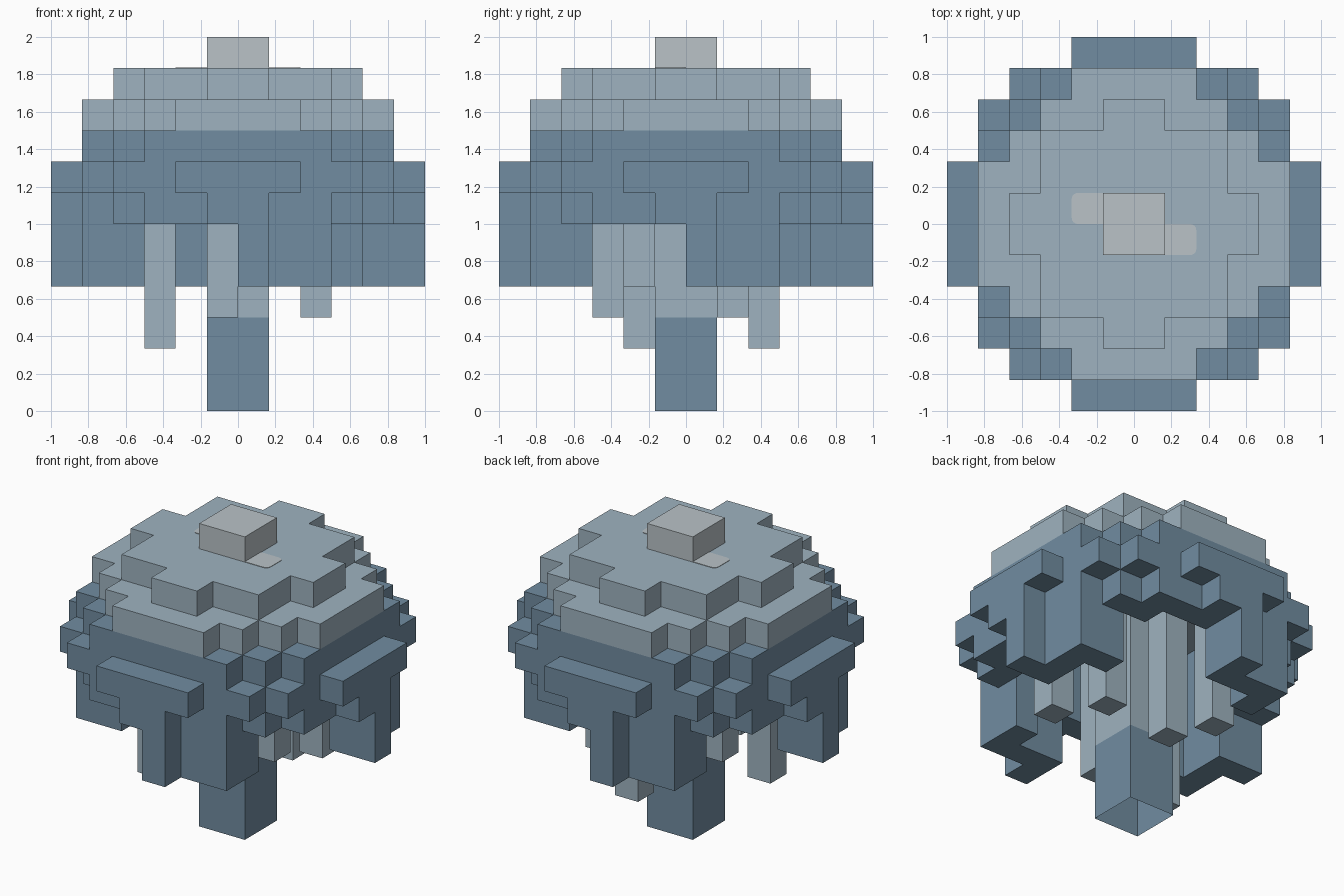
import bpy
import bmesh
from mathutils import Vector

cube = bpy.data.objects.get("Cube")
if cube:
    bpy.data.objects.remove(cube, do_unlink=True)

U = 1 / 6  # edge of one block


def material(name, rgb):
    mat = bpy.data.materials.new(name)
    mat.use_nodes = True
    mat.diffuse_color = (*rgb, 1)
    mat.node_tree.nodes["Principled BSDF"].inputs["Base Color"].default_value = (*rgb, 1)
    return mat


DARK = material("slate blue", (0.165, 0.265, 0.355))
LIGHT = material("pale blue", (0.345, 0.45, 0.525))
WHITE = material("frost grey", (0.49, 0.545, 0.575))


def finish(name, bm, mats):
    mesh = bpy.data.meshes.new(name)
    bm.to_mesh(mesh)
    bm.free()
    for mat in mats:
        mesh.materials.append(mat)
    obj = bpy.data.objects.new(name, mesh)
    bpy.context.collection.objects.link(obj)
    return obj


def blocks(name, cells, mats, paint=lambda z: 0, open_bottom=False):
    """Skin a set of unit blocks with only its outward faces."""
    bm = bmesh.new()
    cells = set(cells)
    for cell in cells:
        for axis in range(3):
            for side in (0, 1):
                step = list(cell)
                step[axis] += 2 * side - 1
                if tuple(step) in cells or (open_bottom and step[2] < 0):
                    continue
                ring = []
                for a, b in ((0, 0), (1, 0), (1, 1), (0, 1)):
                    p = Vector(cell)
                    p[axis] += side
                    p[(axis + 1) % 3] += a
                    p[(axis + 2) % 3] += b
                    ring.append(bm.verts.new(p * U))
                face = bm.faces.new(ring if side else ring[::-1])
                face.material_index = paint(cell[2])
    bmesh.ops.remove_doubles(bm, verts=bm.verts, dist=U / 100)
    return finish(name, bm, mats)


def box(x0, x1, y0, y1, z0, z1):
    return {(x, y, z) for x in range(x0, x1) for y in range(y0, y1) for z in range(z0, z1)}


def disc(widths, z):
    """Symmetric layer: half width for each row counted from the middle."""
    return {(x, y, z) for row, w in enumerate(widths)
            for y in (row, -row - 1) for x in range(-w, w)}


# Dark hollow canopy
canopy = set()
for z, widths in ((6, (6, 5, 5, 4, 3, 1)), (7, (6, 6, 5, 5, 4, 2)), (8, (5, 5, 5, 4, 3))):
    canopy |= disc(widths, z) - disc((4, 4, 3, 2), z)

# Hanging drape, repeated on the four sides by quarter turns
drape = box(0, 1, -6, -5, 4, 6) | box(0, 3, -5, -4, 4, 6) | box(2, 3, -4, -3, 4, 6)
for turn in range(4):
    canopy |= drape
    drape = {(-y - 1, x, z) for x, y, z in drape}
blocks("canopy", canopy, [DARK])

# Pale cap and top block
blocks("cap", disc((5, 5, 4, 3, 2), 9) | disc((4, 3, 3, 1), 10), [LIGHT])
blocks("top_block", box(-1, 1, -1, 1, 11, 12), [WHITE])

# Trunk, dark at the foot and open underneath
blocks("trunk", box(-1, 1, -1, 1, 0, 9), [DARK, LIGHT],
       paint=lambda z: int(z >= 3), open_bottom=True)

# Hanging vines under the canopy
for i, (x, y, bottom) in enumerate(((-3, -2, 2), (0, 2, 2), (-1, -3, 3),
                                    (2, 1, 3), (2, -2, 4), (-3, 1, 4))):
    blocks(f"vine_{i + 1}", box(x, x + 1, y, y + 1, bottom, 9), [LIGHT])

# Thin rounded patches beside the top block
for name, side in (("left_patch", 1), ("right_patch", -1)):
    bm = bmesh.new()
    bmesh.ops.create_cube(bm, size=1)
    outer = [e for e in bm.edges if all(v.co.x * side > 0 for v in e.verts)
             and abs(e.verts[0].co.z - e.verts[1].co.z) > 0.5]
    bmesh.ops.bevel(bm, geom=outer, offset=0.2, segments=4, profile=0.5, affect='EDGES')
    bmesh.ops.scale(bm, vec=(U, U, 0.006), verts=bm.verts)
    bmesh.ops.translate(bm, vec=(1.5 * side * U, -0.5 * side * U, 11 * U), verts=bm.verts)
    finish(name, bm, [WHITE])
